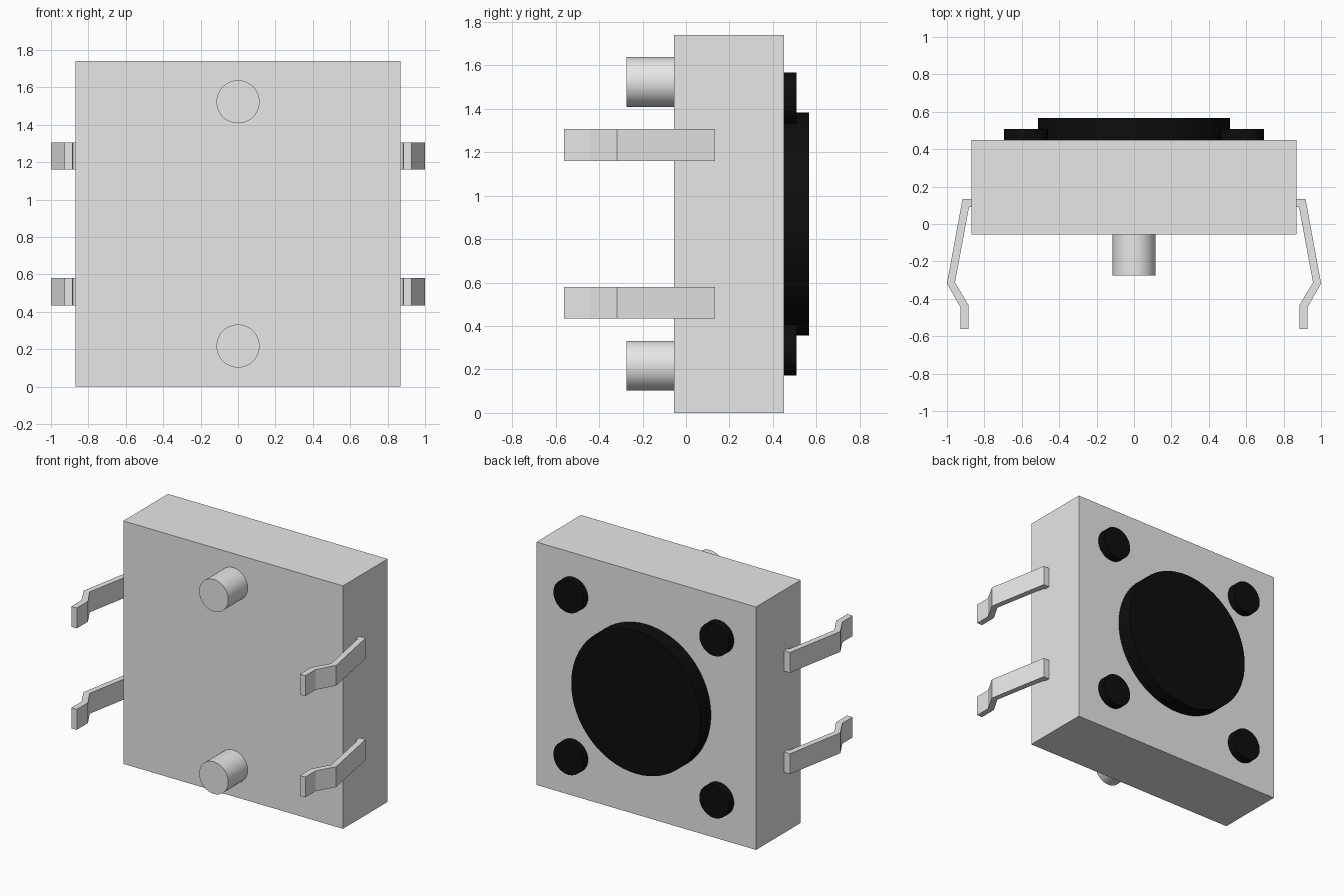
import bpy, bmesh, math
from mathutils import Matrix

if "Cube" in bpy.data.objects:
    bpy.data.objects.remove(bpy.data.objects["Cube"], do_unlink=True)


def material(name, v):
    m = bpy.data.materials.new(name)
    m.use_nodes = True
    m.diffuse_color = (v, v, v, 1)
    m.node_tree.nodes["Principled BSDF"].inputs["Base Color"].default_value = (v, v, v, 1)
    return m


GREY = material("light grey", 0.8)
BLACK = material("black", 0.004)


def finish(name, bm, mat, smooth=False):
    bmesh.ops.recalc_face_normals(bm, faces=bm.faces)
    me = bpy.data.meshes.new(name)
    bm.to_mesh(me)
    bm.free()
    me.materials.append(mat)
    ob = bpy.data.objects.new(name, me)
    bpy.context.collection.objects.link(ob)
    if smooth:
        bpy.ops.object.select_all(action="DESELECT")
        ob.select_set(True)
        bpy.context.view_layer.objects.active = ob
        bpy.ops.object.shade_smooth_by_angle(angle=math.radians(30))
    return ob


def disc(name, x, z, r, y0, y1, mat, sides=48):
    """Cylinder lying along y."""
    bm = bmesh.new()
    place = Matrix.Translation((x, (y0 + y1) / 2, z)) @ Matrix.Rotation(math.pi / 2, 4, "X")
    bmesh.ops.create_cone(bm, cap_ends=True, segments=sides, radius1=r, radius2=r,
                          depth=abs(y1 - y0), matrix=place)
    return finish(name, bm, mat, smooth=True)


MID = 0.87            # half the body size, and its centre height
FRONT, BACK = -0.055, 0.45

# Square housing
bm = bmesh.new()
bmesh.ops.create_cube(bm, size=1, matrix=Matrix.Translation((0, (FRONT + BACK) / 2, MID))
                      @ Matrix.Diagonal((2 * MID, BACK - FRONT, 2 * MID, 1)))
finish("housing", bm, GREY)

# Round button and four corner rivets on the back
disc("button", 0, MID, 0.513, BACK - 0.02, 0.566, BLACK, 64)
for sx, side in ((1, "left"), (-1, "right")):
    for sz, level in ((1, "upper"), (-1, "lower")):
        disc(f"rivet_{level}_{side}", sx * 0.578, MID + sz * 0.58, 0.117,
             BACK - 0.02, 0.508, BLACK)

# Locating pegs on the front
for sz, level in ((1, "upper"), (-1, "lower")):
    disc(f"peg_{level}", 0, MID + sz * 0.653, 0.115, -0.275, FRONT + 0.02, GREY)

# Bent terminal legs, one profile extruded in z and mirrored in x
LEG = [(0.85, 0.134), (0.917, 0.134), (1.0, -0.318), (0.927, -0.447), (0.927, -0.562),
       (0.884, -0.562), (0.884, -0.435), (0.957, -0.312), (0.882, 0.092), (0.85, 0.092)]
for sx, side in ((1, "left"), (-1, "right")):
    for sz, level in ((1, "upper"), (-1, "lower")):
        z = MID + sz * 0.363
        bm = bmesh.new()
        face = bm.faces.new([bm.verts.new((sx * x, y, z - 0.073)) for x, y in LEG])
        ext = bmesh.ops.extrude_face_region(bm, geom=[face])["geom"]
        bmesh.ops.translate(bm, vec=(0, 0, 0.146),
                            verts=[g for g in ext if isinstance(g, bmesh.types.BMVert)])
        finish(f"leg_{level}_{side}", bm, GREY)
